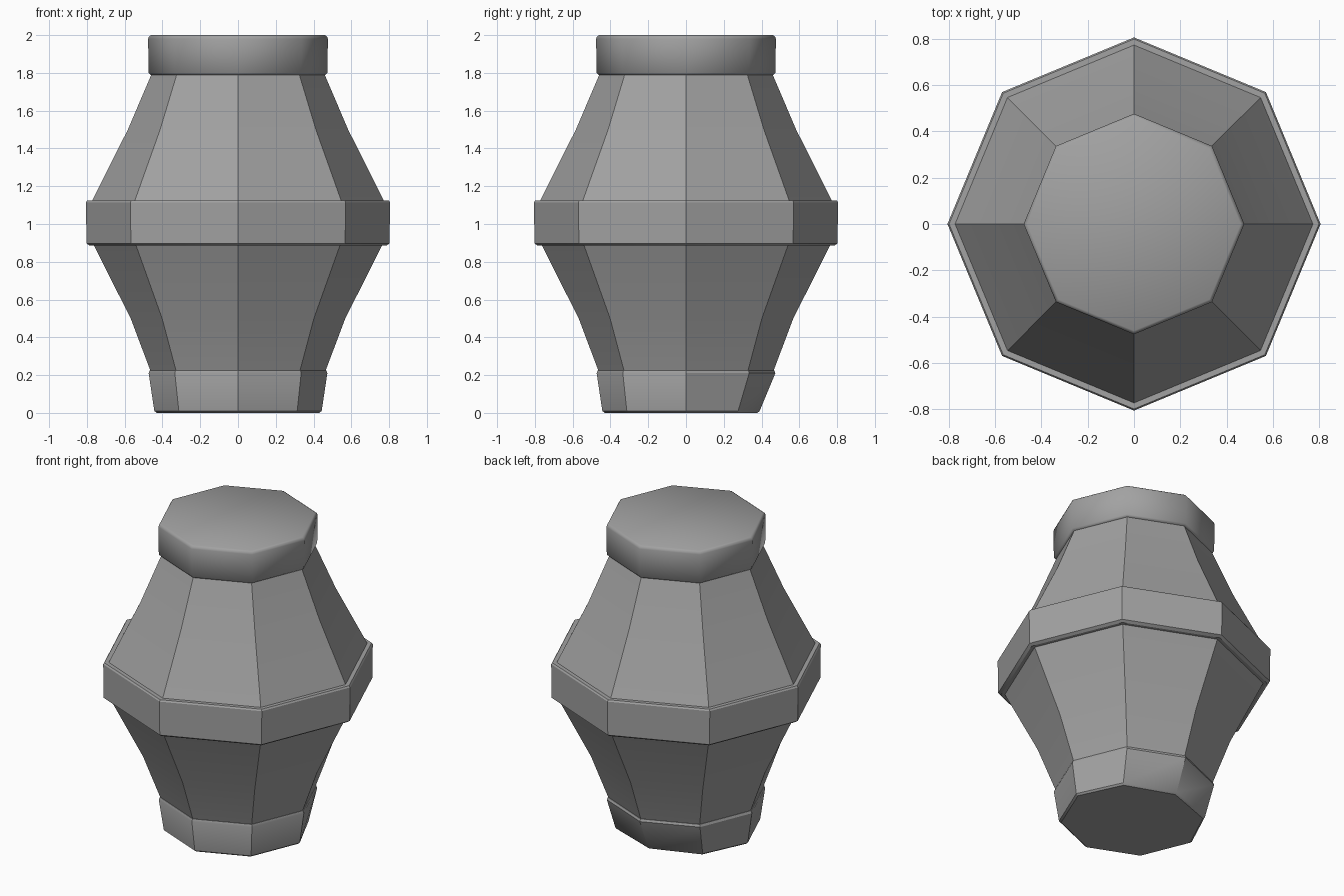
import bpy, bmesh
from math import sin, cos, pi, radians

cube = bpy.data.objects.get("Cube")
if cube:
    bpy.data.objects.remove(cube, do_unlink=True)

SIDES = 8

grey = bpy.data.materials.new("stone_grey")
grey.use_nodes = True
colour = (0.36, 0.36, 0.36, 1)
grey.diffuse_color = colour
grey.node_tree.nodes["Principled BSDF"].inputs["Base Color"].default_value = colour


def octagon_loft(name, profile, smooth_angle=30, back_taper=1.0):
    """Closed eight-sided solid from (radius, height) pairs, bottom to top."""
    bm = bmesh.new()
    rings = []
    for r, z in profile:
        rings.append([bm.verts.new((r * cos(2 * pi * i / SIDES),
                                    r * sin(2 * pi * i / SIDES), z))
                      for i in range(SIDES)])
    for low, high in zip(rings, rings[1:]):
        for i in range(SIDES):
            j = (i + 1) % SIDES
            bm.faces.new((low[i], low[j], high[j], high[i]))
    bm.faces.new(rings[0][::-1])
    bm.faces.new(rings[-1])
    # Pull in the back of the lowest rings
    for v in bm.verts:
        if v.co.z < 0.1 and v.co.y > 0.01:
            v.co.y *= back_taper
    mesh = bpy.data.meshes.new(name)
    bm.to_mesh(mesh)
    bm.free()
    mesh.materials.append(grey)
    obj = bpy.data.objects.new(name, mesh)
    bpy.context.collection.objects.link(obj)
    bpy.ops.object.select_all(action="DESELECT")
    obj.select_set(True)
    bpy.context.view_layer.objects.active = obj
    bpy.ops.object.shade_smooth_by_angle(angle=radians(smooth_angle))
    return obj


# Tapered foot with a thin chamfer at both ends
octagon_loft("foot", [(0.43, 0), (0.443, 0.01), (0.473, 0.21), (0.467, 0.225)],
             back_taper=0.88)

# Lower and upper body, each bending gently half way
octagon_loft("lower_body", [(0.455, 0.2), (0.568, 0.5), (0.77, 0.9)])
octagon_loft("upper_body", [(0.777, 1.115), (0.583, 1.5), (0.455, 1.8)])

# Wide belt around the middle
octagon_loft("belt", [(0.785, 0.885), (0.802, 0.897), (0.805, 1.115), (0.798, 1.125)])

# Soft-edged lid
octagon_loft("lid", [(0.46, 1.788), (0.473, 1.8), (0.476, 1.98), (0.471, 1.993), (0.46, 2.0)],
             smooth_angle=60)
